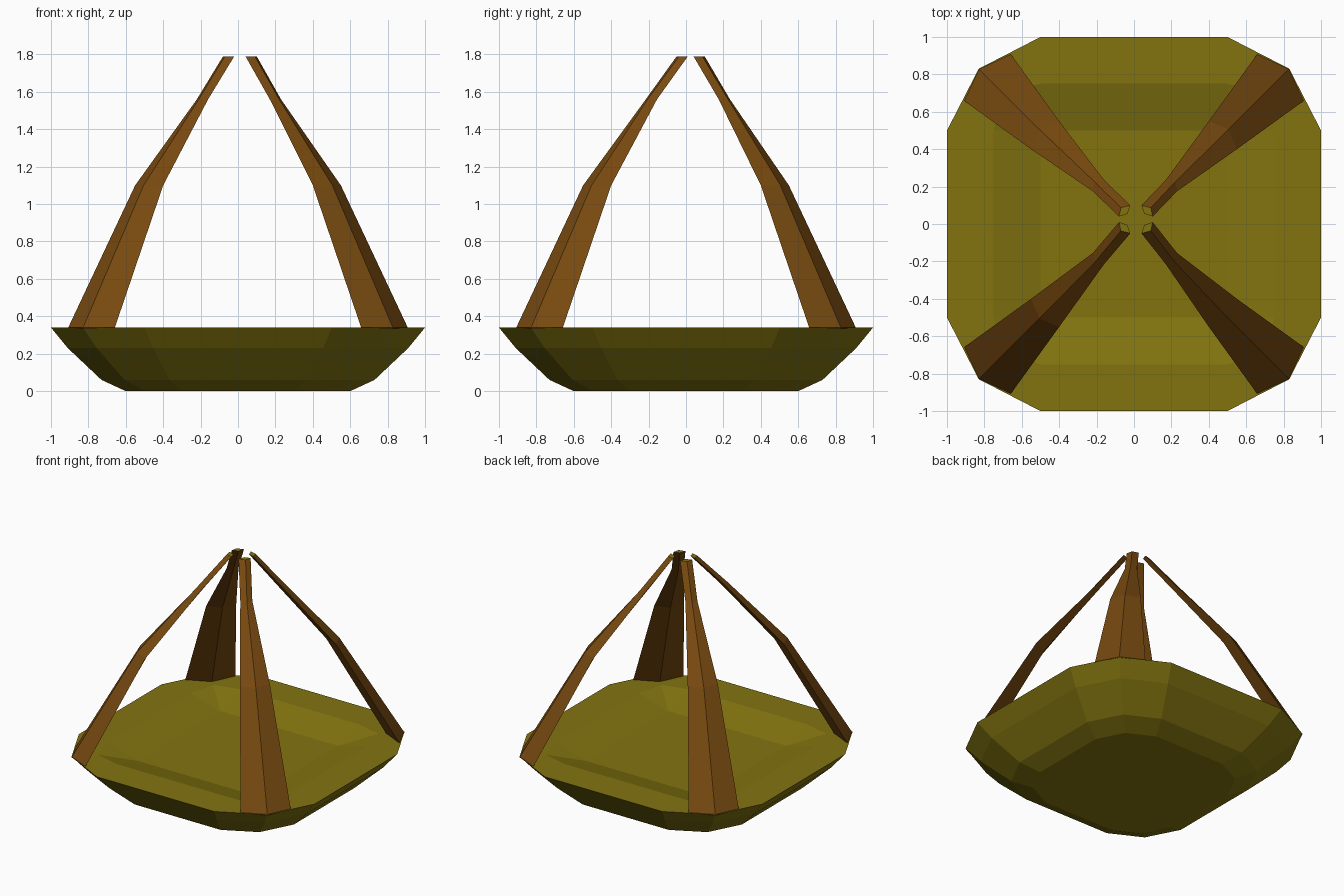
import bpy, bmesh
from mathutils import Vector

if "Cube" in bpy.data.objects:
    bpy.data.objects.remove(bpy.data.objects["Cube"])


def material(name, colour):
    m = bpy.data.materials.new(name)
    m.diffuse_color = (*colour, 1)
    m.use_nodes = True
    m.node_tree.nodes["Principled BSDF"].inputs["Base Color"].default_value = m.diffuse_color
    return m


green = material("olive green", (0.223, 0.174, 0.005))
brown = material("warm brown", (0.188, 0.068, 0.005))


def outline(side, edge, corner, z):
    """12-point square with cut corners, counter-clockwise."""
    pts = []
    quarter = [(side, -edge), (side, edge), (corner, corner)]
    for k in range(4):
        for x, y in quarter:
            for _ in range(k):
                x, y = -y, x
            pts.append((x, y, z))
    return pts


def bridge(bm, a, b):
    n = len(a)
    return [bm.faces.new((a[i], a[(i + 1) % n], b[(i + 1) % n], b[i])) for i in range(n)]


def finish(bm, name, mats):
    bmesh.ops.remove_doubles(bm, verts=bm.verts, dist=0.0005)
    bmesh.ops.recalc_face_normals(bm, faces=bm.faces)
    mesh = bpy.data.meshes.new(name)
    bm.to_mesh(mesh)
    bm.free()
    for m in mats:
        mesh.materials.append(m)
    ob = bpy.data.objects.new(name, mesh)
    bpy.context.collection.objects.link(ob)
    return ob


# Basket bowl: rings from flat underside, up to the rim, then into the shallow recess
bm = bmesh.new()
levels = [outline(s, s * 0.5, s * 0.83, z)
          for s, z in ((0.60, 0.0), (0.73, 0.06), (0.91, 0.23), (1.0, 0.34))]
levels.append(outline(0.75, 0.5, 0.70, 0.34))
levels.append(outline(0.5, 0.49, 0.5, 0.27))
rings = [[bm.verts.new(p) for p in ring] for ring in levels]
for a, b in zip(rings, rings[1:]):
    bridge(bm, a, b)
bm.faces.new(rings[0])
bm.faces.new(rings[-1])
finish(bm, "basket_bowl", [green])

# Handle section at each height: z, side point (x, y), outer and inner ridge, centre offset
sections = [
    (0.335, (0.66, 0.91), (0.91, 0.66), (0.83, 0.83), (0.74, 0.74), (0, 0)),
    (1.10, (0.40, 0.55), (0.55, 0.40), (0.505, 0.505), (0.44, 0.44), (0, 0)),
    (1.56, (0.165, 0.225), (0.225, 0.165), (0.215, 0.215), (0.175, 0.175), (0.005, 0.01)),
    (1.79, (0.03, 0.075), (0.09, 0.015), (0.08, 0.062), (0.045, 0.03), (0.01, 0.025)),
]

# Four leaning handle straps, with green end caps
for name, sx, sy in (("handle_back_right", 1, 1), ("handle_back_left", -1, 1),
                     ("handle_front_left", -1, -1), ("handle_front_right", 1, -1)):
    bm = bmesh.new()
    rings = []
    for z, a, b, outer, inner, off in sections:
        rings.append([bm.verts.new(Vector((sx * x + off[0], sy * y + off[1], z)))
                      for x, y in (a, outer, b, inner)])
    for lo, hi in zip(rings, rings[1:]):
        bridge(bm, lo, hi)
    bm.faces.new(rings[-1]).material_index = 1
    finish(bm, name, [brown, green])
